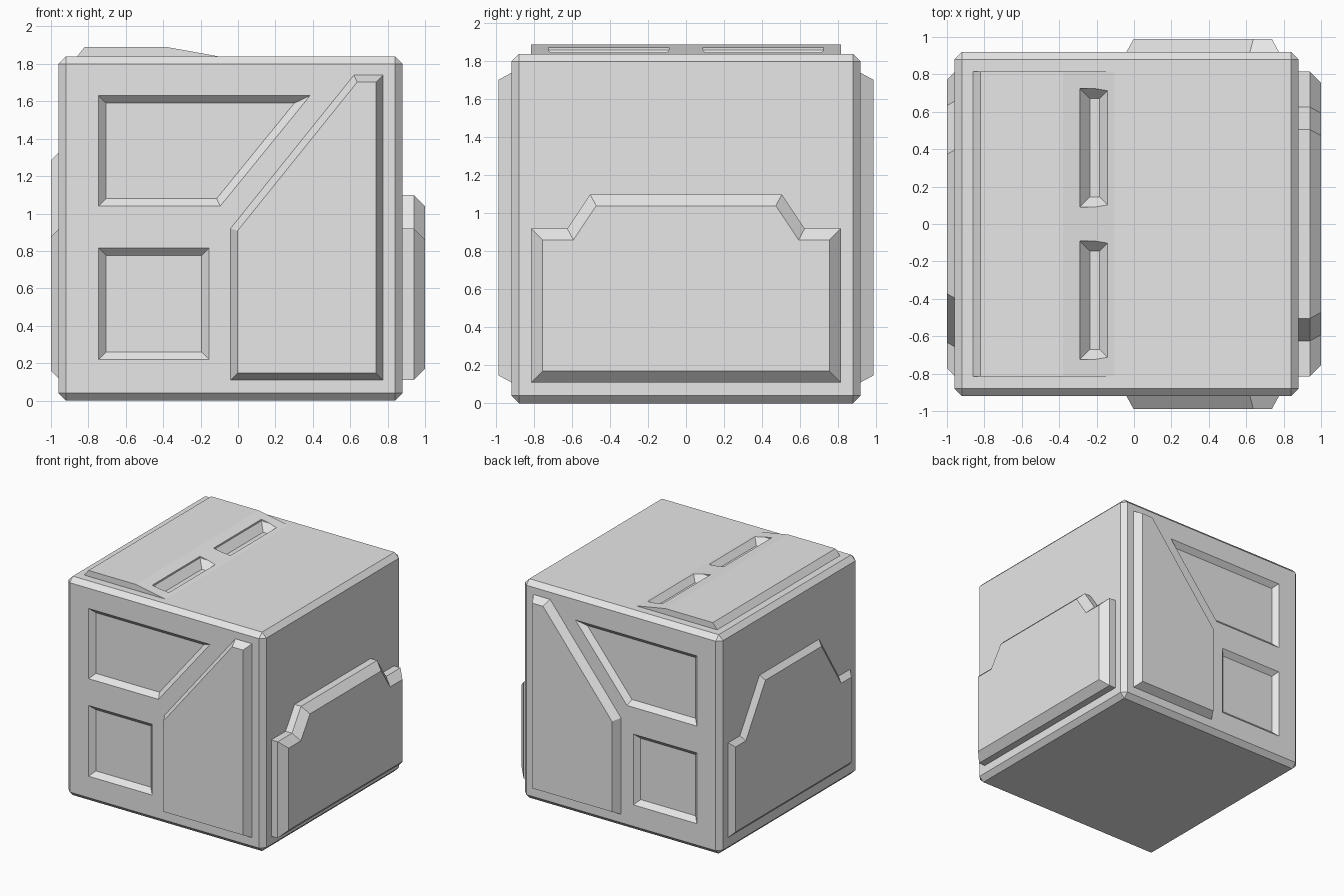
import bpy, bmesh
from mathutils import Vector

old = bpy.data.objects.get("Cube")
if old:
    bpy.data.objects.remove(old, do_unlink=True)

# Single material
grey = bpy.data.materials.new("light_grey")
grey.use_nodes = True
colour = (0.8, 0.8, 0.8, 1)
grey.diffuse_color = colour
grey.node_tree.nodes["Principled BSDF"].inputs["Base Color"].default_value = colour


def inset(points, d):
    """Mitred inward offset of a counter-clockwise outline."""
    pts = [Vector(p) for p in points]
    result = []
    for i, p in enumerate(pts):
        a = (p - pts[i - 1]).normalized()
        b = (pts[(i + 1) % len(pts)] - p).normalized()
        na, nb = Vector((-a.y, a.x)), Vector((-b.y, b.x))
        result.append(p + (na + nb) * d / (1 + na.dot(nb)))
    return result


def finish(name, bm):
    bmesh.ops.recalc_face_normals(bm, faces=bm.faces)
    mesh = bpy.data.meshes.new(name)
    bm.to_mesh(mesh)
    bm.free()
    mesh.materials.append(grey)
    obj = bpy.data.objects.new(name, mesh)
    bpy.context.collection.objects.link(obj)
    return obj


def stack(name, outline, place, levels):
    """Loft an outline through (height, inset) levels; place maps u, v, height to x, y, z."""
    bm = bmesh.new()
    rings = [[bm.verts.new(place(p.x, p.y, h)) for p in inset(outline, d)]
             for h, d in levels]
    n = len(outline)
    for low, high in zip(rings, rings[1:]):
        for i in range(n):
            j = (i + 1) % n
            bm.faces.new((low[i], low[j], high[j], high[i]))
    bm.faces.new(rings[0])
    bm.faces.new(rings[-1])
    return finish(name, bm)


def rect(u0, u1, v0, v1):
    return [(u0, v0), (u1, v0), (u1, v1), (u0, v1)]


def arch(half, bottom, shoulder, step, top_half, top):
    right = [(half, bottom), (half, shoulder), (step, shoulder), (top_half, top)]
    return right + [(-u, v) for u, v in reversed(right)]


def cut(target, cutter):
    mod = target.modifiers.new("recess", 'BOOLEAN')
    mod.operation = 'DIFFERENCE'
    mod.solver = 'EXACT'
    mod.object = cutter
    bpy.context.view_layer.objects.active = target
    bpy.ops.object.modifier_apply(modifier=mod.name)


# Chamfered main block
bm = bmesh.new()
bmesh.ops.create_cube(bm, size=1.84)
bmesh.ops.translate(bm, vec=(-0.04, 0, 0.92), verts=bm.verts)
bmesh.ops.bevel(bm, geom=bm.edges[:], offset=0.04, segments=1, affect='EDGES')
body = finish("body", bm)

# Raised roof panel with a sloping edge
roof_profile = [(-0.86, 1.80), (-0.06, 1.80), (-0.06, 1.832),
                (-0.38, 1.89), (-0.82, 1.89), (-0.86, 1.84)]
roof = stack("roof_panel", roof_profile, lambda u, v, h: (u, h, v),
             [(-0.815, 0), (0.815, 0)])

# Front and back: raised door panel and two recessed windows
door = [(-0.04, 0.11), (0.775, 0.11), (0.775, 1.74), (0.62, 1.74), (-0.04, 0.92)]
window = [(-0.745, 1.04), (-0.095, 1.04), (0.385, 1.63), (-0.745, 1.63)]
hatch = rect(-0.745, -0.155, 0.22, 0.815)
cutters = []
for side, label in ((-1, "front"), (1, "back")):
    def place(u, v, h, s=side):
        return (u, s * (0.92 + h), v)
    stack(label + "_door_panel", door, place, [(-0.02, 0), (0, 0), (0.068, 0.037)])
    for part, outline in (("window", window), ("hatch", hatch)):
        cutters.append(stack(label + part + "_cutter", outline, place,
                             [(0.03, 0), (0, 0), (-0.04, 0.04)]))

# Roof slots
for y0 in (-0.725, 0.09):
    cutters.append(stack("slot_cutter", rect(-0.29, -0.13, y0, y0 + 0.635),
                         lambda u, v, h: (u, v, h),
                         [(1.93, 0), (1.86, 0), (1.80, 0.055)]))

# Stepped arch panels on the two sides
stack("left_side_panel", arch(0.815, 0.11, 0.92, 0.625, 0.505, 1.10),
      lambda u, v, h: (0.88 + h, u, v), [(-0.02, 0), (0.06, 0), (0.12, 0.06)])
stack("right_side_panel", arch(0.81, 0.12, 0.915, 0.655, 0.395, 1.325),
      lambda u, v, h: (-0.96 - h, u, v), [(-0.02, 0), (0, 0), (0.04, 0.04)])

# Cut the recesses, then drop the cutters
for cutter in cutters:
    cut(body, cutter)
    if cutter.name.startswith("slot"):
        cut(roof, cutter)
for cutter in cutters:
    bpy.data.objects.remove(cutter, do_unlink=True)
